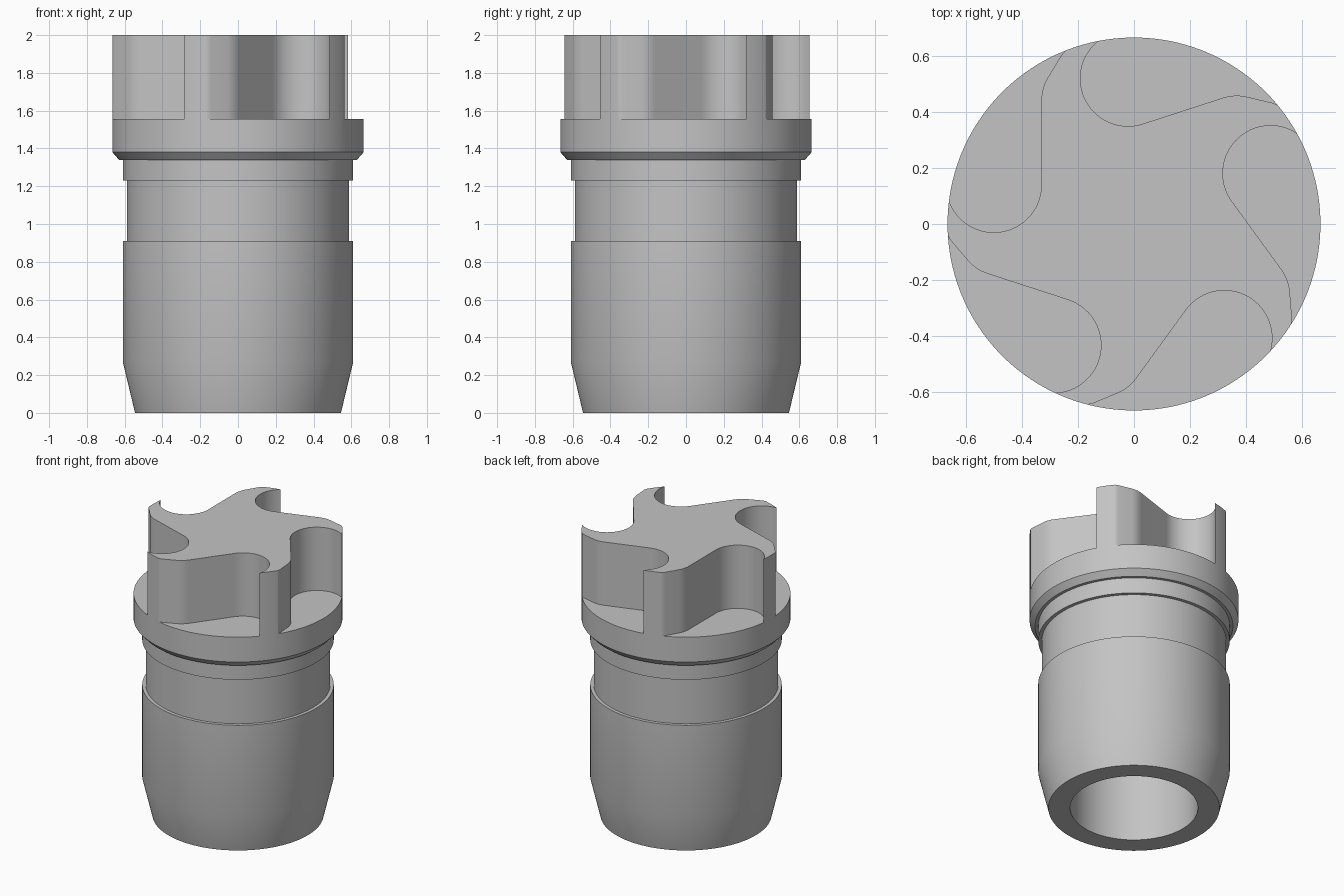
import bpy, bmesh, math
from mathutils import Vector, Matrix

if "Cube" in bpy.data.objects:
    bpy.data.objects.remove(bpy.data.objects["Cube"], do_unlink=True)

SEGMENTS = 160
RIM, TOP, COLLAR_TOP = 0.665, 2.0, 1.555

grey = bpy.data.materials.new("plain grey")
grey.use_nodes = True
colour = (0.55, 0.55, 0.55, 1)
grey.diffuse_color = colour
grey.node_tree.nodes["Principled BSDF"].inputs["Base Color"].default_value = colour


def make_object(name, bm):
    bmesh.ops.recalc_face_normals(bm, faces=bm.faces)
    mesh = bpy.data.meshes.new(name)
    bm.to_mesh(mesh)
    bm.free()
    mesh.materials.append(grey)
    obj = bpy.data.objects.new(name, mesh)
    bpy.context.collection.objects.link(obj)
    return obj


def turned(name, profile):
    """Revolve (radius, height) points and cap both ends."""
    bm = bmesh.new()
    rings = []
    for r, z in profile:
        angles = [math.tau * i / SEGMENTS for i in range(SEGMENTS)]
        rings.append([bm.verts.new((r * math.cos(a), r * math.sin(a), z)) for a in angles])
    for low, high in zip(rings, rings[1:]):
        for i in range(SEGMENTS):
            j = (i + 1) % SEGMENTS
            bm.faces.new((low[i], low[j], high[j], high[i]))
    bm.faces.new(rings[0])
    bm.faces.new(rings[-1])
    return make_object(name, bm)


def fillet(start, corner, end, steps=8):
    a, b, c = Vector(start), Vector(corner), Vector(end)
    ts = [i / steps for i in range(steps + 1)]
    return [a * (1 - t) ** 2 + b * 2 * t * (1 - t) + c * t * t for t in ts]


# Hollow sleeve, groove, collar and head blank in one turned solid
body = turned("fluted_plug", [
    (0.407, 1.34), (0.407, 0), (0.545, 0), (0.61, 0.27), (0.61, 0.91),
    (0.587, 0.91), (0.587, 1.23), (0.61, 1.23), (0.61, 1.34), (0.63, 1.34),
    (RIM, 1.38), (RIM, COLLAR_TOP), (RIM, TOP)])

# Outline of one flute: round pocket, straight flank, rounded tip
outline = []
for i in range(33):
    a = -math.pi * i / 32
    outline.append(Vector((-0.5 + 0.17 * math.cos(a), 0.14 + 0.17 * math.sin(a))))
outline.reverse()
outline += fillet((-0.33, 0.44), (-0.33, 0.482), (-0.31, 0.518))
outline += fillet((-0.26, 0.6), (-0.243, 0.628), (-0.2, 0.637))
outline += [Vector(p) for p in ((-0.185, 0.645), (-0.25, 0.9), (-0.9, 0.25))]

# Five flutes around the axis
bm = bmesh.new()
for k in range(5):
    turn = Matrix.Rotation(math.tau * k / 5, 3, 'Z')
    low = [bm.verts.new(turn @ Vector((p.x, p.y, COLLAR_TOP))) for p in outline]
    high = [bm.verts.new(turn @ Vector((p.x, p.y, TOP + 0.2))) for p in outline]
    bm.faces.new(low)
    bm.faces.new(high)
    for i in range(len(outline)):
        j = (i + 1) % len(outline)
        bm.faces.new((low[i], low[j], high[j], high[i]))
cutter = make_object("flute_cutter", bm)
cutter.hide_render = True

# Cut the flutes and keep the finished mesh
cut = body.modifiers.new("flutes", 'BOOLEAN')
cut.operation = 'DIFFERENCE'
cut.solver = 'EXACT'
cut.object = cutter
graph = bpy.context.evaluated_depsgraph_get()
finished = bpy.data.meshes.new_from_object(body.evaluated_get(graph))
body.modifiers.clear()
body.data = finished
bpy.data.objects.remove(cutter, do_unlink=True)

# Smooth shading with crisp edges
for obj in bpy.context.selected_objects:
    obj.select_set(False)
body.select_set(True)
bpy.context.view_layer.objects.active = body
bpy.ops.object.shade_smooth_by_angle(angle=math.radians(25))
